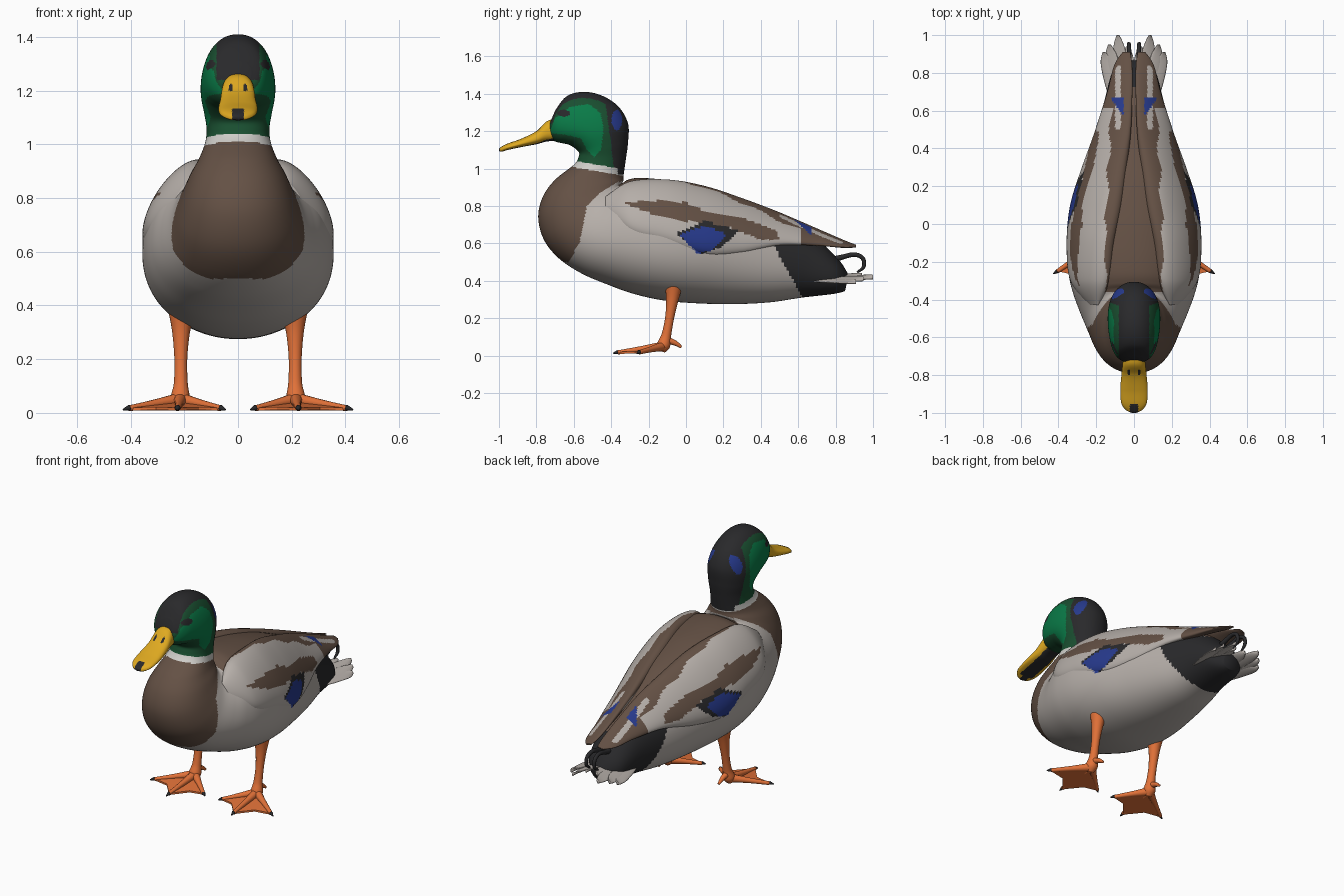
import bpy, bmesh, math
from mathutils import Vector

if "Cube" in bpy.data.objects:
    bpy.data.objects.remove(bpy.data.objects["Cube"])

COLOURS = {
    "grey_feather": (0.47, 0.43, 0.40), "brown_feather": (0.128, 0.082, 0.059),
    "black_feather": (0.022, 0.022, 0.024), "dark_green": (0.010, 0.078, 0.030),
    "bright_green": (0.003, 0.200, 0.065), "blue_patch": (0.020, 0.042, 0.265),
    "white_ring": (0.62, 0.61, 0.58), "yellow_bill": (0.74, 0.40, 0.015),
    "orange_skin": (0.75, 0.165, 0.040)}
MATS = {}
for key, c in COLOURS.items():
    MATS[key] = bpy.data.materials.new(key)
    MATS[key].diffuse_color = (*c, 1)


def smooth(keys, per):
    """Catmull-Rom interpolation of tuples of numbers."""
    out = []
    for i in range(len(keys) - 1):
        k = [keys[max(0, min(len(keys) - 1, i + d))] for d in (-1, 0, 1, 2)]
        for s in range(per):
            t = s / per
            out.append([0.5 * (2 * b + (c - a) * t + (2 * a - 5 * b + 4 * c - d) * t * t
                        + (3 * b - a - 3 * c + d) * t ** 3) for a, b, c, d in zip(*k)])
    return out + [list(keys[-1])]


def skin(name, rings, paint, shade=True):
    """Bridge closed rings, cap both ends, colour faces by name or rule."""
    bm = bmesh.new()
    rows = [[bm.verts.new(p) for p in r] for r in rings]
    n = len(rows[0])
    for a, b in zip(rows, rows[1:]):
        for j in range(n):
            bm.faces.new((a[j], a[(j + 1) % n], b[(j + 1) % n], b[j]))
    bm.faces.new(rows[0])
    bm.faces.new(rows[-1])
    bmesh.ops.recalc_face_normals(bm, faces=bm.faces[:])
    used = []
    for f in bm.faces:
        m = paint if isinstance(paint, str) else paint(f.calc_center_median(), f.normal)
        if m not in used:
            used.append(m)
        f.material_index = used.index(m)
        f.smooth = shade
    me = bpy.data.meshes.new(name)
    bm.to_mesh(me)
    bm.free()
    for m in used:
        me.materials.append(MATS[m])
    ob = bpy.data.objects.new(name, me)
    bpy.context.collection.objects.link(ob)
    return ob


def loft(name, keys, paint, per, n, side=1, power=2.0, skew=0.0):
    """Keys: end a (xyz), end b (xyz), half width across the a-b axis."""
    rings = []
    for ax, ay, az, bx, by, bz, w in smooth(keys, per):
        a, b = Vector((ax * side, ay, az)), Vector((bx * side, by, bz))
        mid, h = (a + b) / 2, (b - a) / 2
        across = Vector((1, 0, 0))
        if abs(h.x) > 1e-6:
            across = h.cross(Vector((0, 1, 0))).normalized()
        ring = []
        for j in range(n):
            t = math.tau * j / n
            c, s = (math.copysign(abs(v) ** (2 / power), v) for v in (math.cos(t), math.sin(t)))
            ring.append(mid + h * c + across * max(w, 0.002) * s * (1 - skew * c))
        rings.append(ring)
    return skin(name, rings, paint)


def tube(name, keys, paint, side=1, n=14):
    """Tapered tube through x, y, z, radius."""
    pts = smooth(keys, 8)
    P = [Vector((x * side, y, z)) for x, y, z, r in pts]
    rings = []
    for i, p in enumerate(P):
        t = (P[min(i + 1, len(P) - 1)] - P[max(i - 1, 0)]).normalized()
        u = t.cross(Vector((1, 0, 0))).normalized()
        v = t.cross(u)
        rings.append([p + (u * math.cos(math.tau * j / n) + v * math.sin(math.tau * j / n))
                      * max(pts[i][3], 0.002) for j in range(n)])
    return skin(name, rings, paint)


def inside(poly, y, z):
    hit = False
    for (y1, z1), (y2, z2) in zip(poly, poly[1:] + poly[:1]):
        if (z1 > z) != (z2 > z) and y < (y2 - y1) * (z - z1) / (z2 - z1) + y1:
            hit = not hit
    return hit


# Plumage patches in side view (y, z)
CHEEK = [(-.73, 1.19), (-.70, 1.27), (-.62, 1.33), (-.52, 1.345), (-.46, 1.30), (-.44, 1.22),
         (-.455, 1.10), (-.49, 1.06), (-.53, 1.10), (-.56, 1.16), (-.64, 1.18)]
CHEST = [(-.9, .50), (-.63, .50), (-.57, .60), (-.53, .80), (-.46, .87), (-.33, .95), (-.33, 1.1), (-.9, 1.1)]
BAND = [(-.33, .815), (-.2, .83), (0, .82), (.12, .76), (.3, .735), (.48, .67), (.5, .62), (.4, .62),
        (.25, .68), (.1, .715), (-.05, .72), (-.22, .77)]
BORDER = [(-.05, .655), (.1, .72), (.28, .67), (.2, .585), (.07, .54)]
BLUE = [(-.04, .65), (.11, .695), (.22, .645), (.13, .56), (.06, .548)]


def back_colour(p, n):
    """Back and wings, shared so the pattern runs across both."""
    x, y, z = abs(p.x), p.y, p.z
    if n.z > 0.2 and y > 0.58 and 0.055 < x < 0.055 + (y - 0.57) * 0.7 and y < 0.67:
        return "blue_patch"
    if n.z > 0 and 0.5 < y < 0.84 and 0.07 < x < 0.10 and z > 0.6:
        return "grey_feather"
    edge = 0.15 - 0.05 * max(0, y) + 0.008 * math.sin(28 * y)
    if y > -0.36 and z > 0.57 and n.z > 0 and x < edge:
        return "brown_feather"
    if inside(BLUE, y, z):
        return "blue_patch"
    if inside(BORDER, y, z):
        return "black_feather"
    return "brown_feather" if inside(BAND, y, z) or y > 0.62 else "grey_feather"


def body_colour(p, n):
    x, y, z = abs(p.x), p.y, p.z
    level = z + 0.17 * (y + 0.59)
    if y < -0.28 and level > 1.04 or (-0.365 < y < -0.28 and z > 0.968):   # head
        if ((y + .37) / .028) ** 2 + ((z - 1.26) / .055) ** 2 < 1 and x > .03:
            return "blue_patch"
        if y > -0.385 - 0.13 * (z - 1) or (x < 0.08 and z > 1.24):
            return "black_feather"
        if ((y + .655) / .035) ** 2 + ((z - 1.295) / .018) ** 2 < 1:       # eye
            return "black_feather"
        return "bright_green" if inside(CHEEK, y, z) and x > 0.05 else "dark_green"
    if y < -0.3 and level > 1.005:
        return "white_ring"
    if inside(CHEST, y, z):
        return "brown_feather"
    if z < 0.60 and y > 0.48 + (0.57 - z) * 0.55:
        return "black_feather"
    return back_colour(p, n)


# Body, neck and head in one skin: belly point, back point, half width
outline = [
    (.85, .345, .87, .43, .05), (.79, .33, .81, .52, .115), (.62, .31, .66, .655, .16),
    (.45, .285, .45, .76, .22), (.25, .275, .25, .85, .28), (.05, .28, .05, .91, .335),
    (-.12, .295, -.12, .94, .355), (-.28, .33, -.25, .95, .345), (-.42, .38, -.31, .94, .32),
    (-.56, .44, -.335, .925, .285), (-.68, .52, -.345, .92, .25), (-.76, .62, -.345, .92, .225),
    (-.79, .74, -.34, .925, .20), (-.765, .85, -.335, .935, .175), (-.70, .94, -.335, .955, .145),
    (-.60, 1.02, -.33, .99, .122), (-.575, 1.06, -.32, 1.06, .117), (-.575, 1.09, -.31, 1.14, .125),
    (-.62, 1.125, -.31, 1.24, .137), (-.66, 1.135, -.36, 1.33, .138), (-.70, 1.145, -.45, 1.39, .13),
    (-.725, 1.165, -.55, 1.41, .115), (-.735, 1.20, -.64, 1.385, .09), (-.735, 1.225, -.70, 1.31, .05)]
loft("body_and_head", [(0, a, b, 0, c, d, w) for a, b, c, d, w in outline],
     body_colour, 13, 144, power=2.15, skew=0.06)


# Bill with dark nail, nostrils and underside
def bill_colour(p, n):
    x = abs(p.x)
    nail = p.y < -0.955 and x < 0.022
    nostril = n.z > 0 and ((x - .027) / .009) ** 2 + ((p.y + .785) / .014) ** 2 < 1
    under = n.z < -0.5 and x < 0.045 and p.y > -0.96
    return "black_feather" if nail or nostril or under else "yellow_bill"


bill = [(-.66, 1.15, 1.27, .052), (-.74, 1.145, 1.255, .060), (-.80, 1.13, 1.20, .066),
        (-.88, 1.115, 1.16, .072), (-.95, 1.10, 1.135, .066), (-.985, 1.09, 1.118, .042), (-1, 1.093, 1.107, .012)]
loft("bill", [(0, y, a, 0, y, b, w) for y, a, b, w in bill], bill_colour, 14, 72, power=2.5, skew=0.08)

# Folded wing: y, lower outer edge (x, z), upper inner edge (x, z), thickness
wing = [(-.43, .235, .78, .19, .85, .01), (-.3, .32, .66, .14, .925, .07), (-.1, .335, .60, .12, .935, .085),
        (.1, .315, .54, .08, .90, .092), (.3, .26, .55, .05, .835, .075), (.5, .20, .595, .02, .76, .043),
        (.7, .14, .592, .01, .675, .025), (.84, .105, .58, .01, .615, .014), (.91, .06, .58, .02, .59, .005)]
# Tail feathers: root x, tip x, tip y, tip z
feathers = [(.03, .035, .94, .43), (.05, .085, 1.0, .42), (.075, .13, .95, .41), (.09, .158, .91, .395)]
# Toe tips
toes = {"outer": (.405, -.25), "middle": (.225, -.365), "inner": (.065, -.25)}

for s, tag in ((1, "right"), (-1, "left")):
    loft(f"wing_{tag}", [(a, y, b, c, y, d, w) for y, a, b, c, d, w in wing], back_colour, 18, 72, s)
    for i, (rx, tx, ty, tz) in enumerate(feathers):
        keys = []
        for t, w in ((0, .02), (.35, .035), (.75, .034), (.92, .02), (1, .004)):
            x, y, z = rx + (tx - rx) * t, .62 + (ty - .62) * t, .41 + (tz - .41) * t
            keys.append((x - w, y, z + .012, x + w, y, z - .012, .007))
        loft(f"tail_feather_{i}_{tag}", keys, "grey_feather", 5, 16, s)
    # Curled black tail feather
    tube(f"tail_curl_{tag}", [(.02, .74, .50, .02), (.025, .83, .525, .014), (.025, .90, .54, .012),
         (.027, .945, .52, .011), (.028, .95, .475, .010), (.028, .915, .445, .005)], "black_feather", s)
    # Leg and hind toe
    tube(f"leg_{tag}", [(.21, -.065, .38, .05), (.212, -.073, .30, .033), (.213, -.088, .2, .024),
         (.213, -.105, .11, .026), (.215, -.12, .055, .035), (.215, -.13, .022, .018)], "orange_skin", s, 24)
    tube(f"hind_toe_{tag}", [(.215, -.11, .085, .02), (.212, -.06, .068, .014), (.21, -.025, .045, .007)],
         "orange_skin", s)
    # Front toes with claws
    for k, (x, y) in toes.items():
        mx, my = .215 + (x - .215) * .5, -.12 + (y + .12) * .5
        cx, cy = x + (x - .215) * .12, y + (y + .12) * .10
        tube(f"{k}_toe_{tag}", [(.215, -.12, .05, .026), (mx, my, .034, .016), (x, y, .017, .011)], "orange_skin", s)
        tube(f"{k}_claw_{tag}", [(x, y, .019, .011), (cx, cy, .012, .003)], "black_feather", s)
    # Webbing
    web = [(.215, -.11, .04), (*toes["outer"], .014), (.305, -.272, .016), (*toes["middle"], .014),
           (.145, -.272, .016), (*toes["inner"], .014)]
    skin(f"web_{tag}", [[(x * s, y, z + dz) for x, y, z in web] for dz in (-.005, .006)], "orange_skin", False)

for m in bpy.data.materials:
    if m.users and not m.is_grease_pencil:
        m.use_nodes = True
        m.node_tree.nodes["Principled BSDF"].inputs["Base Color"].default_value = m.diffuse_color
